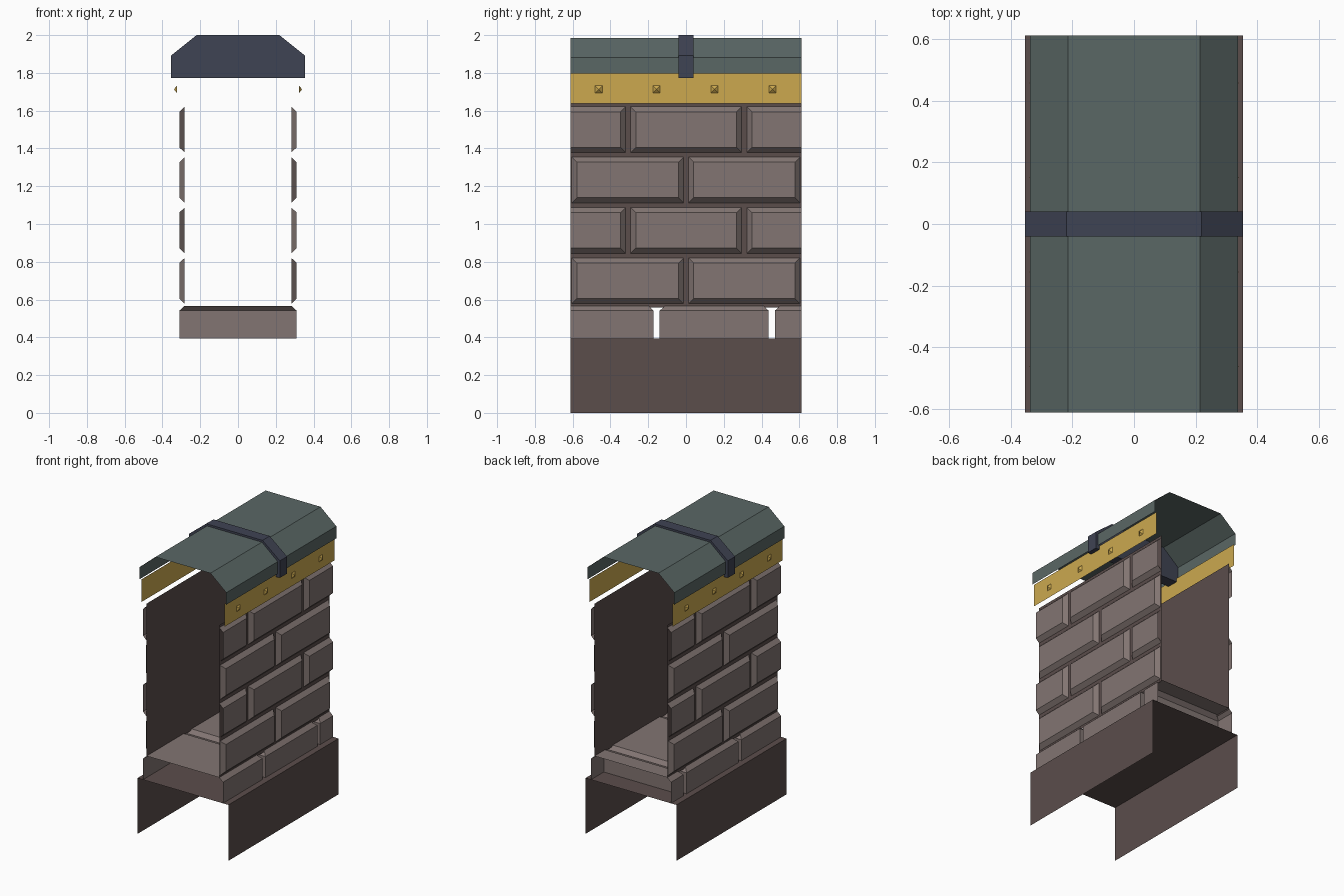
import bpy

if "Cube" in bpy.data.objects:
    bpy.data.objects.remove(bpy.data.objects["Cube"], do_unlink=True)

L = 0.612        # half length of the wall section
WALL = 0.283     # half width of the wall core
BRICK = 0.311    # half width over the brick faces
BEVEL = 0.027


def material(name, rgb):
    lin = [(c / 255 / 12.92) if c < 11 else ((c / 255 + 0.055) / 1.055) ** 2.4 for c in rgb]
    m = bpy.data.materials.new(name)
    m.use_nodes = True
    m.diffuse_color = (*lin, 1)
    m.node_tree.nodes["Principled BSDF"].inputs["Base Color"].default_value = (*lin, 1)
    return m


brick_mat = material("brick", (130, 117, 114))
mortar_mat = material("dark mortar", (91, 77, 75))
roof_mat = material("grey green", (90, 103, 101))
strap_mat = material("navy", (63, 67, 83))
gold_mat = material("gold", (204, 169, 79))


def build(name, verts, faces, mat, mirror=False):
    mesh = bpy.data.meshes.new(name)
    mesh.from_pydata(verts, [], faces)
    mesh.materials.append(mat)
    ob = bpy.data.objects.new(name, mesh)
    bpy.context.collection.objects.link(ob)
    if mirror:
        ob.modifiers.new("Mirror", "MIRROR").use_mirror_merge = False
    return ob


def strip(name, profile, mat, mirror=False):
    """Thin sheet: an x-z profile swept along the full length."""
    n = len(profile)
    verts = [(x, y, z) for y in (-L, L) for x, z in profile]
    faces = [(i, i + 1, n + i + 1, n + i) for i in range(n - 1)]
    return build(name, verts, faces, mat, mirror)


def loft(loops, verts, faces):
    """Join rectangles into a block, leaving it open where the section is cut."""
    start = len(verts)
    for loop in loops:
        verts.extend(loop)
    for k in range(len(loops) - 1):
        for i in range(4):
            j = (i + 1) % 4
            quad = [start + 4 * k + i, start + 4 * k + j,
                    start + 4 * k + 4 + j, start + 4 * k + 4 + i]
            if not all(abs(verts[q][1]) >= L for q in quad):
                faces.append(quad)
    top = start + 4 * (len(loops) - 1)
    faces.append([top, top + 1, top + 2, top + 3])


def inset(y0, y1, d):
    """Shrink a span, except at an end cut by the section."""
    return (y0 if y0 <= -L else y0 + d), (y1 if y1 >= L else y1 - d)


def side_rect(x, y0, y1, z0, z1):
    return [(x, y0, z0), (x, y1, z0), (x, y1, z1), (x, y0, z1)]


def flat_rect(z, x, y0, y1):
    return [(-x, y0, z), (x, y0, z), (x, y1, z), (-x, y1, z)]


# Base channel and wall core
base_z = 0.393
strip("base", [(-0.354, 0), (-0.354, base_z), (0.354, base_z), (0.354, 0)], mortar_mat)
strip("wall_core", [(WALL, 1.639), (WALL, 0.557)], mortar_mat, True)

# Staggered bevelled bricks on both walls
even = [(-0.605, -0.013), (0.014, 0.603)]
odd = [(-L, -0.32), (-0.293, 0.295), (0.322, L)]
verts, faces = [], []
for row in range(4):
    z0 = 0.578 + 0.267 * row
    z1 = z0 + 0.242
    for y0, y1 in (odd if row % 2 else even):
        a, b = inset(y0, y1, BEVEL)
        loft([side_rect(WALL, y0, y1, z0, z1),
              side_rect(BRICK, a, b, z0 + BEVEL, z1 - BEVEL)], verts, faces)
build("wall_bricks", verts, faces, brick_mat, True)

# Foundation blocks spanning the full width
verts, faces = [], []
for y0, y1 in [(-L, -0.171), (-0.139, 0.438), (0.47, L)]:
    a, b = inset(y0, y1, BEVEL)
    loft([flat_rect(base_z, BRICK, y0, y1),
          flat_rect(0.541, BRICK, y0, y1),
          flat_rect(0.567, WALL, a, b)], verts, faces)
build("foundation_blocks", verts, faces, brick_mat)

# Gold trim with pyramid studs
TRIM = 0.324
strip("gold_trim", [(TRIM, 1.798), (TRIM, 1.639)], gold_mat, True)
verts, faces = [], []
for i in range(4):
    y, z, r, n = -0.462 + 0.3065 * i, 1.713, 0.019, len(verts)
    verts += side_rect(TRIM, y - r, y + r, z - r, z + r) + [(TRIM + 0.015, y, z)]
    faces += [(n + k, n + (k + 1) % 4, n + 4) for k in range(4)]
build("trim_studs", verts, faces, gold_mat, True)

# Roof sheet
half = [(0.337, 1.797), (0.337, 1.882), (0.214, 1.986)]
strip("roof", [(-x, z) for x, z in half] + half[::-1], roof_mat)

# Solid strap over the middle of the roof
half = [(0.354, 1.772), (0.354, 1.892), (0.219, 2.0)]
ring = half + [(-x, z) for x, z in half[::-1]]
n = len(ring)
verts = [(x, y, z) for y in (-0.04, 0.04) for x, z in ring]
faces = [tuple(range(n)), tuple(range(2 * n - 1, n - 1, -1))]
faces += [((i + 1) % n, i, n + i, n + (i + 1) % n) for i in range(n)]
build("roof_strap", verts, faces, strap_mat)
